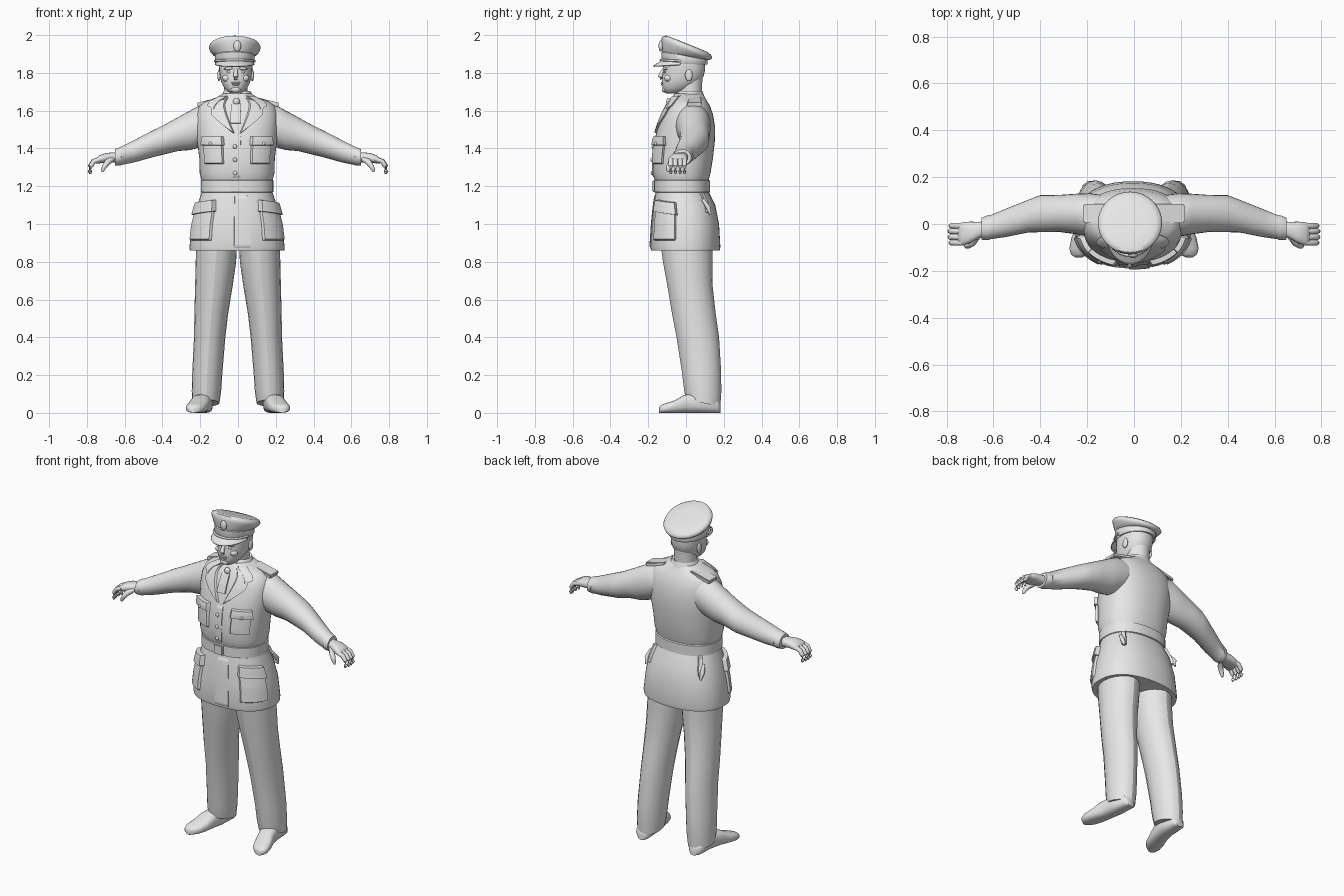
import bpy, bmesh, math
from mathutils import Vector, Matrix

cube = bpy.data.objects.get("Cube")
if cube:
    bpy.data.objects.remove(cube, do_unlink=True)

grey = bpy.data.materials.new("plain grey")
grey.use_nodes = True
grey.diffuse_color = (0.8, 0.8, 0.8, 1)
grey.node_tree.nodes["Principled BSDF"].inputs["Base Color"].default_value = (0.8, 0.8, 0.8, 1)


def finish(name, bm, angle=40, recalc=True):
    if recalc:
        bmesh.ops.recalc_face_normals(bm, faces=bm.faces)
    mesh = bpy.data.meshes.new(name)
    bm.to_mesh(mesh)
    bm.free()
    mesh.materials.append(grey)
    obj = bpy.data.objects.new(name, mesh)
    bpy.context.collection.objects.link(obj)
    bpy.ops.object.select_all(action="DESELECT")
    obj.select_set(True)
    bpy.context.view_layer.objects.active = obj
    bpy.ops.object.shade_smooth_by_angle(angle=math.radians(angle))
    return obj


def power(v, n):
    return math.copysign(abs(v) ** (2 / n), v)


def ellipse(n=2.0, sides=32):
    """Unit superellipse; the first point is at the front."""
    turns = [2 * math.pi * i / sides for i in range(sides)]
    return [(power(math.sin(a), n), -power(math.cos(a), n)) for a in turns]


def loft(name, rings, angle=40):
    bm = bmesh.new()
    loops = [[bm.verts.new(p) for p in ring] for ring in rings]
    for low, high in zip(loops, loops[1:]):
        for i in range(len(low)):
            j = (i + 1) % len(low)
            bm.faces.new((low[i], low[j], high[j], high[i]))
    bm.faces.new(loops[0])
    bm.faces.new(loops[-1])
    return finish(name, bm, angle)


def stack(name, rows, cx=0.0, n=2.0, sides=32, angle=40):
    """Horizontal rings: z, half width, front y, back y, optional backward tilt and x."""
    rings = []
    for z, rx, front, back, *more in rows:
        tilt = more[0] if more else 0
        x0 = more[1] if len(more) > 1 else cx
        cy, ry = (front + back) / 2, (back - front) / 2
        rings.append([(x0 + rx * u, cy + ry * v, z - tilt * (cy + ry * v))
                      for u, v in ellipse(n, sides)])
    return loft(name, rings, angle)


def tube(name, points, sides=10):
    """Round tube along points given as x, y, z, radius."""
    pos = [Vector(p[:3]) for p in points]
    rings = []
    for i, p in enumerate(pos):
        way = pos[min(i + 1, len(pos) - 1)] - pos[max(i - 1, 0)]
        turn = way.to_track_quat("Z", "Y")
        rings.append([p + turn @ Vector((u, v, 0)) * points[i][3] for u, v in ellipse(2, sides)])
    return loft(name, rings, 60)


def blob(name, at, size, turn=0):
    bm = bmesh.new()
    bmesh.ops.create_uvsphere(bm, u_segments=16, v_segments=10, radius=1,
        matrix=Matrix.Translation(at) @ Matrix.Rotation(turn, 4, "Y") @ Matrix.Diagonal((*size, 1)))
    return finish(name, bm, 60)


def block(name, at, size, turn=0, bevel=0.005):
    bm = bmesh.new()
    bmesh.ops.create_cube(bm, size=1,
        matrix=Matrix.Translation(at) @ Matrix.Rotation(turn, 4, "Y") @ Matrix.Diagonal((*size, 1)))
    bmesh.ops.bevel(bm, geom=bm.edges[:], offset=bevel, segments=2, affect="EDGES")
    return finish(name, bm)


# Jacket
CX, ROUND = -0.005, 2.3
jacket = [(0.86, .25, -.185, .178), (0.88, .252, -.19, .182), (1.0, .237, -.182, .175),
          (1.1, .21, -.172, .155), (1.16, .19, -.162, .125), (1.2, .178, -.155, .112),
          (1.24, .19, -.168, .122), (1.27, .198, -.176, .13), (1.35, .2, -.177, .143),
          (1.44, .212, -.168, .153), (1.52, .218, -.147, .153), (1.58, .215, -.125, .143),
          (1.625, .2, -.102, .127), (1.65, .165, -.088, .112), (1.67, .11, -.075, .1),
          (1.69, .075, -.06, .088)]
stack("jacket", jacket, CX, ROUND, 48)


def on_jacket(deg, z, out):
    """Point on the jacket at an angle from the front, pushed outward."""
    for lo, hi in zip(jacket, jacket[1:]):
        if z <= hi[0]:
            break
    t = (z - lo[0]) / (hi[0] - lo[0])
    rx, front, back = (a + (b - a) * t for a, b in zip(lo[1:], hi[1:]))
    cy, a = (front + back) / 2, math.radians(deg)
    p = Vector((rx * power(math.sin(a), ROUND), -(back - front) / 2 * power(math.cos(a), ROUND), 0))
    p += p.normalized() * out
    return p + Vector((CX, cy, z))


def panel(name, corners, out):
    """Raised cloth patch; corners are (angle, z) in order round the patch."""
    steps = [0, .05] + [i / 10 for i in range(1, 10)] + [.95, 1]
    a, b, c, d = (Vector(p) for p in corners)
    bm = bmesh.new()
    grid = []
    for v in steps:
        row = []
        for u in steps:
            q = a.lerp(b, u).lerp(d.lerp(c, u), v)
            edge = u in (0, 1) or v in (0, 1)
            row.append(bm.verts.new(on_jacket(q.x, q.y, -.006 if edge else out)))
        grid.append(row)
    for r, s in zip(grid, grid[1:]):
        for i in range(len(r) - 1):
            bm.faces.new((r[i], r[i + 1], s[i + 1], s[i]))
    bm.normal_update()
    if sum(f.normal.x * f.calc_center_median().x + f.normal.y * f.calc_center_median().y
           for f in bm.faces) < 0:
        bmesh.ops.reverse_faces(bm, faces=bm.faces)
    return finish(name, bm, 50, False)


def patch(name, a0, a1, z0, z1, out):
    return panel(name, ((a0, z0), (a1, z0), (a1, z1), (a0, z1)), out)


# Belt, front closure and buttons
stack("belt", [(1.165, .183, -.16, .118), (1.17, .192, -.17, .128),
               (1.23, .192, -.17, .128), (1.235, .183, -.16, .118)], CX, ROUND, 48)
block("belt_buckle", (-.01, -.171, 1.2), (.06, .016, .06))
patch("jacket_closure", -4, 4, 1.24, 1.47, .004)
patch("skirt_overlap", -3, 14, .865, 1.16, .004)
for z in (1.27, 1.34, 1.41):
    blob("jacket_button", on_jacket(-2, z, .004), (.011, .007, .011))

# Collar, shirt and tie
stack("jacket_collar", [(1.645, .1, -.075, .108), (1.67, .088, -.068, .1),
                        (1.705, .07, -.04, .086), (1.7, .06, -.03, .076)], CX, 2, 32)
patch("tie", -7, 4, 1.53, 1.64, .009)
blob("tie_knot", (-.008, -.09, 1.648), (.018, .015, .02))
for s, side in ((1, "left"), (-1, "right")):
    panel(side + "_lapel", ((s, 1.47), (s * 34, 1.58), (s * 41, 1.645), (s * 20, 1.675)), .012)
    panel(side + "_collar_leaf", ((s * 30, 1.605), (s * 44, 1.625), (s * 62, 1.68), (s * 26, 1.68)), .016)

    # Pockets and hanging tabs
    patch(side + "_chest_pocket", s * 17, s * 54, 1.315, 1.45, .013)
    panel(side + "_chest_flap", ((s * 15, 1.415), (s * 57, 1.415), (s * 52, 1.465), (s * 16, 1.465)), .021)
    blob(side + "_pocket_button", on_jacket(s * 34, 1.425, .021), (.009, .007, .009))
    patch(side + "_hip_pocket", s * 29, s * 78, .91, 1.1, .012)
    panel(side + "_hip_flap", ((s * 27, 1.065), (s * 80, 1.045), (s * 78, 1.115), (s * 30, 1.13)), .024)
    patch(side + "_back_tab", s * 128, s * 136, 1.06, 1.17, .016)
    tube(side + "_back_toggle", [(*on_jacket(s * 126, 1.13, .012), .008),
                                 (*on_jacket(s * 130, 1.09, .022), .013),
                                 (*on_jacket(s * 134, 1.05, .018), .006)])

    # Shoulder strap and sleeve
    block(side + "_shoulder_strap", (s * .15, .045, 1.647), (.135, .08, .022), s * .24)
    sleeve = [(.1, .035, 1.54, .085, .09), (.19, .038, 1.523, .093, .113), (.25, .043, 1.497, .086, .105),
              (.32, .045, 1.475, .079, .089), (.4, .044, 1.443, .079, .077), (.45, .034, 1.425, .07, .071),
              (.55, .004, 1.385, .06, .059), (.615, -.014, 1.362, .051, .049), (.62, -.015, 1.36, .054, .05),
              (.65, -.02, 1.353, .047, .043)]
    loft(side + "_sleeve", [[(s * x, y + u * ry, z + v * rz) for u, v in ellipse(2, 28)]
                            for x, y, z, ry, rz in sleeve])

    # Hand with curled fingers
    palm = [(.63, -.02, 1.352, .033, .028), (.66, -.025, 1.352, .034, .027), (.7, -.036, 1.35, .046, .026),
            (.735, -.043, 1.342, .05, .021), (.752, -.043, 1.333, .043, .014)]
    loft(side + "_palm", [[(s * x, y + u * ry, z + v * rz) for u, v in ellipse(2.4, 20)]
                          for x, y, z, ry, rz in palm], 60)
    for i, y in enumerate((-.08, -.056, -.031, -.008)):
        reach = .004 * (i in (1, 2))
        tube(side + "_finger", [(s * .725, y, 1.345, .013), (s * (.763 + reach), y, 1.332, .013),
                                (s * (.779 + reach), y, 1.306, .012), (s * (.782 + reach), y, 1.279, .01),
                                (s * (.778 + reach), y, 1.265, .005)])
    tube(side + "_thumb", [(s * .665, -.045, 1.345, .016), (s * .69, -.08, 1.328, .016),
                           (s * .707, -.092, 1.305, .013), (s * .716, -.095, 1.286, .01),
                           (s * .718, -.096, 1.275, .004)])

    # Trouser leg and shoe
    leg = [(.07, .072, .0, .182, .2), (.12, .078, -.01, .187, .04), (.22, .08, -.022, .186, 0),
           (.4, .083, -.05, .175, 0), (.52, .089, -.073, .158, 0), (.68, .1, -.1, .14, 0),
           (.8, .107, -.122, .14, 0), (.9, .108, -.135, .14, 0)]
    centres = (.17, .167, .162, .15, .142, .127, .117, .113)
    stack(side + "_trouser_leg", [(*row, s * x) for row, x in zip(leg, centres)], n=1.9, sides=20, angle=22)
    shoe = [(.183, .175, .022, .045), (.165, .177, .043, .07), (.06, .183, .05, .105),
            (-.01, .198, .051, .095), (-.06, .213, .054, .066), (-.105, .226, .05, .052),
            (-.13, .233, .036, .042), (-.142, .236, .015, .03)]
    loft(side + "_shoe", [[(s * (x + u * rx), y, h / 2 + v * h / 2) for u, v in ellipse(2.6, 24)]
                          for y, x, rx, h in shoe], 50)

# Head and face
HX = -.012
stack("neck", [(1.63, .068, -.05, .085), (1.7, .062, -.045, .083), (1.78, .064, -.045, .088)], HX, 2)
stack("head", [(1.692, .028, -.105, -.03), (1.702, .044, -.117, .0), (1.72, .061, -.124, .035),
               (1.75, .076, -.127, .072), (1.78, .083, -.126, .092), (1.81, .087, -.12, .1),
               (1.84, .089, -.121, .102), (1.88, .088, -.112, .1)], HX, 2.2, 32, 60)
tube("nose", [(HX, -.116, 1.82, .009), (HX, -.128, 1.8, .011), (HX, -.136, 1.779, .014),
              (HX, -.13, 1.766, .011)])
blob("upper_lip", (HX, -.124, 1.748), (.025, .009, .005))
blob("lower_lip", (HX, -.123, 1.738), (.02, .009, .005))
blob("chin", (HX, -.114, 1.712), (.026, .014, .016))
for s, side in ((1, "left"), (-1, "right")):
    blob(side + "_brow", (HX + s * .036, -.11, 1.823), (.026, .014, .008), s * .1)
    blob(side + "_eye", (HX + s * .034, -.11, 1.804), (.015, .008, .007))
    blob(side + "_cheek", (HX + s * .045, -.093, 1.772), (.026, .022, .02))
    blob(side + "_ear", (HX + s * .088, .015, 1.787), (.009, .02, .031))

# Peaked cap
CAP = -.017
stack("cap_band", [(1.848, .101, -.126, .112, .04), (1.853, .104, -.13, .115, .05),
                   (1.892, .106, -.13, .115, .14), (1.9, .1, -.12, .11, .16)], CAP)
stack("cap_crown", [(1.885, .1, -.122, .11, .14), (1.9, .117, -.129, .122, .27),
                    (1.922, .133, -.13, .134, .37), (1.936, .137, -.128, .138, .4),
                    (1.948, .131, -.121, .133, .4), (1.956, .112, -.102, .115, .4),
                    (1.957, .06, -.05, .065, .4)], CAP, 2, 40, 50)
bm = bmesh.new()
rows = []
for k in range(5):
    t, row = k / 4, []
    for i in range(25):
        a = math.radians(-84 + 7 * i)
        c = max(math.cos(a), 0)
        row.append(bm.verts.new((CAP + (.102 + .004 * t) * math.sin(a),
                                 -.012 - .112 * c - .05 * t * c ** .7,
                                 1.852 + .018 * c - t * (.008 + .024 * c))))
    rows.append(row)
for r, q in zip(rows, rows[1:]):
    for i in range(24):
        bm.faces.new((r[i], q[i], q[i + 1], r[i + 1]))
visor = finish("cap_visor", bm)
visor.modifiers.new("thickness", "SOLIDIFY").thickness = .007
blob("cap_badge", (-.004, -.133, 1.942), (.02, .012, .03))
tube("cap_strap", [(CAP + .107 * math.sin(a / 10), -.008 - .126 * math.cos(a / 10),
                    1.862 + .006 * math.cos(a / 10), .006) for a in range(-14, 15)], 8)
